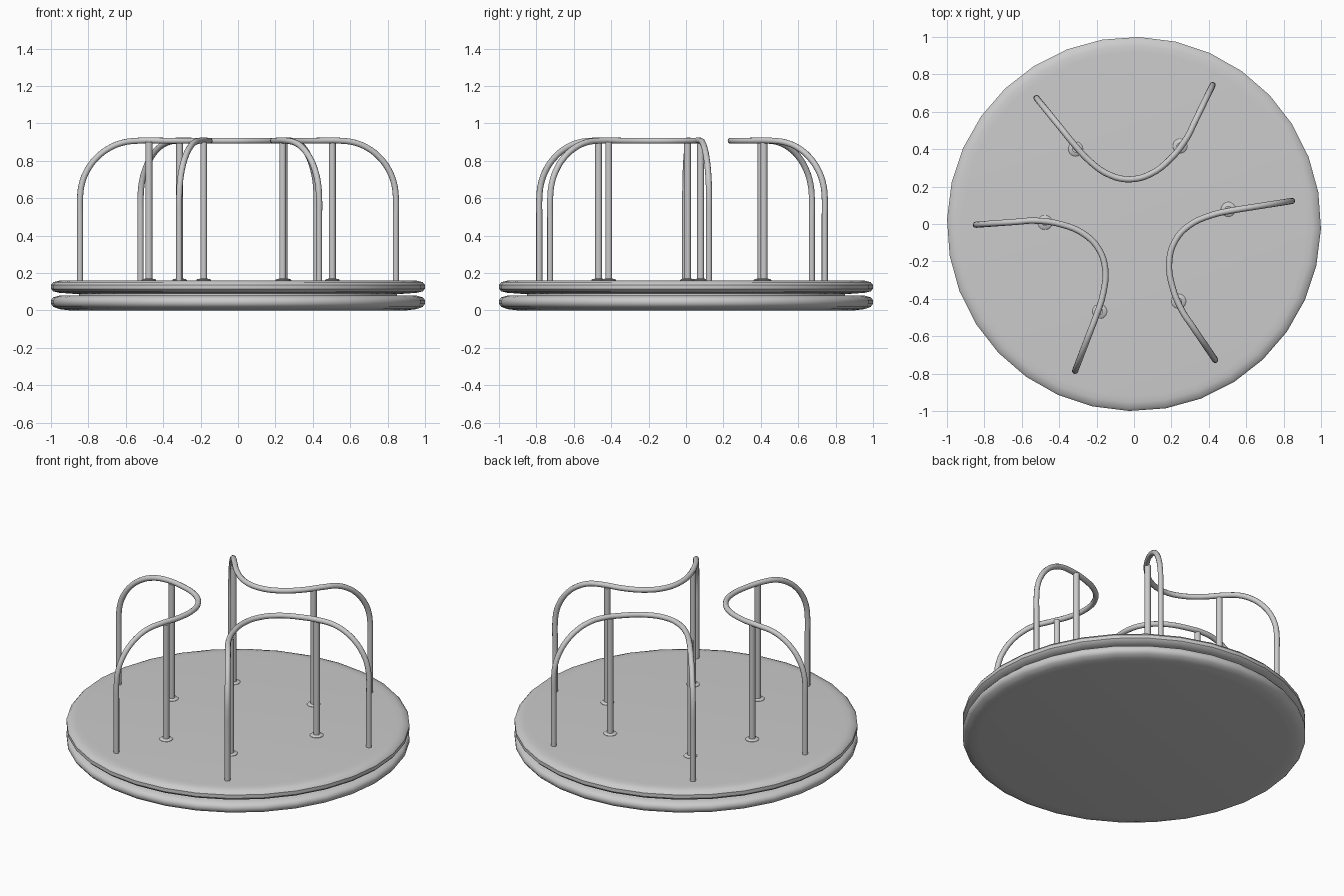
import bpy, bmesh, math
from mathutils import Vector, Matrix

if "Cube" in bpy.data.objects:
    bpy.data.objects.remove(bpy.data.objects["Cube"])

CENTRE = Matrix.Translation((0.003, 0.004, 0))
TOP = 0.907


def lathe(name, profile, sides, matrix=Matrix()):
    bm = bmesh.new()
    rings = []
    for r, z in profile:
        if r == 0:
            rings.append([bm.verts.new((0, 0, z))])
        else:
            rings.append([bm.verts.new((r * math.cos(2 * math.pi * i / sides),
                                        r * math.sin(2 * math.pi * i / sides), z))
                          for i in range(sides)])
    for a, b in zip(rings, rings[1:]):
        for i in range(sides):
            j = (i + 1) % sides
            if len(a) == 1:
                bm.faces.new((a[0], b[j], b[i]))
            elif len(b) == 1:
                bm.faces.new((a[i], a[j], b[0]))
            else:
                bm.faces.new((a[i], a[j], b[j], b[i]))
    bmesh.ops.recalc_face_normals(bm, faces=bm.faces)
    me = bpy.data.meshes.new(name)
    bm.to_mesh(me)
    bm.free()
    ob = bpy.data.objects.new(name, me)
    bpy.context.collection.objects.link(ob)
    ob.matrix_world = matrix
    bpy.ops.object.select_all(action='DESELECT')
    bpy.context.view_layer.objects.active = ob
    ob.select_set(True)
    bpy.ops.object.shade_smooth_by_angle(angle=math.radians(40))
    return ob


def tube(name, points, radius, matrix):
    cu = bpy.data.curves.new(name, 'CURVE')
    cu.dimensions = '3D'
    cu.bevel_depth = radius
    cu.bevel_resolution = 3
    cu.resolution_u = 4
    cu.use_fill_caps = True
    sp = cu.splines.new('BEZIER')
    sp.bezier_points.add(len(points) - 1)
    for bp, p in zip(sp.bezier_points, points):
        bp.co = p
        bp.handle_left_type = bp.handle_right_type = 'AUTO'
    ob = bpy.data.objects.new(name, cu)
    bpy.context.collection.objects.link(ob)
    ob.matrix_world = matrix
    return ob


# Two stacked platform discs with a narrower spacer between
turn = Matrix.Rotation(math.radians(-1.5), 4, 'Z')
lathe("lower_disc", [(0, 0), (.90, 0), (.955, .007), (.988, .019), (1, .035), (1, .055),
                     (.988, .07), (.955, .079), (.90, .081), (0, .081)], 32, turn)
lathe("upper_disc", [(0, .088), (.87, .088), (.955, .094), (.988, .102), (1, .115), (1, .137),
                     (.988, .151), (.955, .159), (.92, .161), (0, .161)], 32, turn)
lathe("spacer", [(.85, .08), (.85, .09)], 32, turn)


# Rail path: uprights, rounded shoulders, curved top
def shoulder(end, inner):
    e, j = Vector(end), Vector(inner)
    pts = [(*e, .15), (*e, .50)]
    for k in range(7):
        t = k * math.pi / 12
        p = j + (e - j) * math.cos(t)
        pts.append((*p, .60 + (TOP - .60) * math.sin(t)))
    return pts


mid = [(-.238, .330), (-.131, .257), (-.026, .235), (.083, .262), (.19, .342)]
path = shoulder((-.524, .669), (-.336, .437))
path += [(x, y, TOP) for x, y in mid]
path += shoulder((.417, .738), (.283, .462))[::-1]

# Three rails, each with two inner posts standing in collars
for n in range(3):
    m = CENTRE @ Matrix.Rotation(n * math.tau / 3, 4, 'Z')
    tube(f"hand_rail_{n}", path, .0165, m)
    for k, (x, y) in enumerate([(-.315, .397), (.243, .413)]):
        at = m @ Matrix.Translation((x, y, 0))
        lathe(f"post_{n}_{k}", [(0, .15), (.0185, .15), (.0185, .90), (0, .90)], 16, at)
        lathe(f"collar_{n}_{k}", [(0, .155), (.039, .155), (.039, .163), (.032, .169),
                                  (0, .17)], 20, at)
